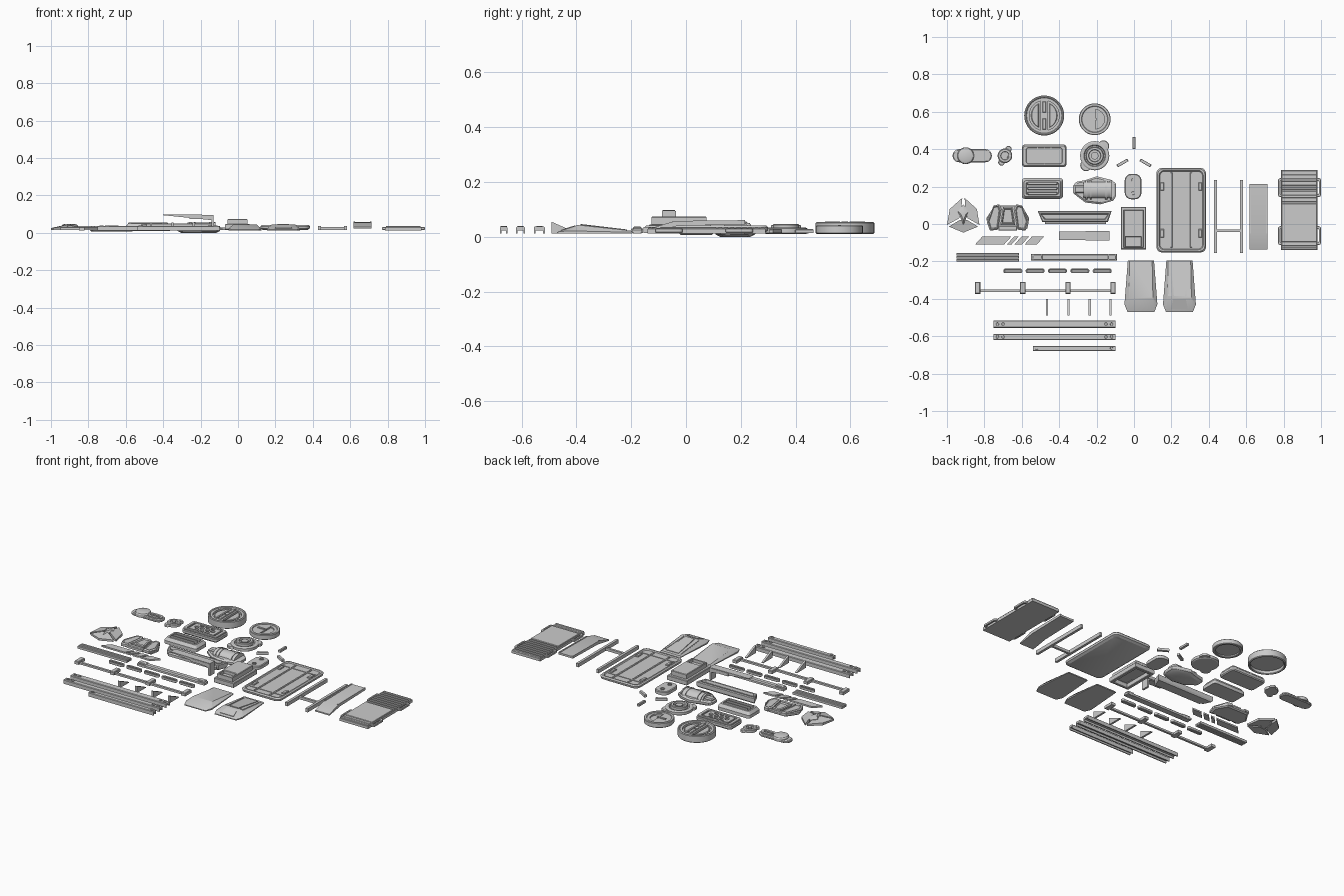
import bpy, bmesh, math
from math import cos, sin, pi


# ---------- helpers ----------
def loft(name, rings):
    bm = bmesh.new()
    vs = [[bm.verts.new(p) for p in r] for r in rings]
    n = len(vs[0])
    for a, b in zip(vs, vs[1:]):
        for i in range(n):
            bm.faces.new((a[i], a[(i + 1) % n], b[(i + 1) % n], b[i]))
    bm.faces.new(vs[0])
    bm.faces.new(vs[-1])
    bmesh.ops.recalc_face_normals(bm, faces=bm.faces)
    me = bpy.data.meshes.new(name)
    bm.to_mesh(me)
    bm.free()
    o = bpy.data.objects.new(name, me)
    bpy.context.collection.objects.link(o)
    return o


def stack(name, pts, *layers):
    """Outline repeated at (inset, z) levels; going back down makes a recess."""
    xs, ys = [p[0] for p in pts], [p[1] for p in pts]
    cx, cy = (max(xs) + min(xs)) / 2, (max(ys) + min(ys)) / 2
    hx, hy = (max(xs) - min(xs)) / 2, (max(ys) - min(ys)) / 2
    return loft(name, [[(cx + (x - cx) * (hx - i) / hx, cy + (y - cy) * (hy - i) / hy, z)
                        for x, y in pts] for i, z in layers])


def plate(name, outlines, z0, z1, bev=0.0):
    """Flat plate with holes from filled 2D curves."""
    cu = bpy.data.curves.new(name, 'CURVE')
    cu.dimensions, cu.fill_mode = '2D', 'BOTH'
    cu.extrude, cu.bevel_depth, cu.offset, cu.bevel_resolution = (z1 - z0) / 2 - bev, bev, -bev, 0
    for pts in outlines:
        s = cu.splines.new('POLY')
        s.points.add(len(pts) - 1)
        for p, (x, y) in zip(s.points, pts):
            p.co = (x, y, 0, 1)
        s.use_cyclic_u = True
    tmp = bpy.data.objects.new(name + "_curve", cu)
    bpy.context.collection.objects.link(tmp)
    dg = bpy.context.evaluated_depsgraph_get()
    me = bpy.data.meshes.new_from_object(tmp.evaluated_get(dg))
    bpy.data.objects.remove(tmp)
    o = bpy.data.objects.new(name, me)
    o.location.z = (z0 + z1) / 2
    bpy.context.collection.objects.link(o)
    return o


def extrude(name, prof, axis, a, b):
    f = (lambda p, t: (t, p[0], p[1])) if axis == 'x' else (lambda p, t: (p[0], t, p[1]))
    return loft(name, [[f(p, t) for p in prof] for t in (a, b)])


def circ(x, y, r, n=40):
    return [(x + r * cos(2 * pi * i / n), y + r * sin(2 * pi * i / n)) for i in range(n)]


def rect(x0, x1, y0, y1, r=0, n=5):
    if not r:
        return [(x0, y0), (x1, y0), (x1, y1), (x0, y1)]
    out = []
    for k, (x, y) in enumerate([(x1 - r, y1 - r), (x0 + r, y1 - r), (x0 + r, y0 + r), (x1 - r, y0 + r)]):
        out += [(x + r * cos((k + i / n) * pi / 2), y + r * sin((k + i / n) * pi / 2)) for i in range(n + 1)]
    return out


def moon(x, y, r, d, side, n=16):
    a = math.acos(d / r)
    return [(x + side * r * cos(a * (2 * i / n - 1)), y + r * sin(a * (2 * i / n - 1))) for i in range(n + 1)]


def turn(pts, x, y, deg):
    c, s = cos(math.radians(deg)), sin(math.radians(deg))
    return [(x + c * (u - x) - s * (v - y), y + s * (u - x) + c * (v - y)) for u, v in pts]


def box(name, x0, x1, y0, y1, z0, z1, b=0.0):
    return stack(name, rect(x0, x1, y0, y1), (0, z0), (0, z1 - b), (b, z1)) if b else stack(name, rect(x0, x1, y0, y1), (0, z0), (0, z1))


# ---------- round caps ----------
X, Y = -.48, .58
plate("large_cap_wall", [circ(X, Y, .107, 48), circ(X, Y, .094, 48)], .01, .055, .004)
plate("large_cap_top", [circ(X, Y, .095)] + [moon(X, Y, .08, .02, s) for s in (-1, 1)], .038, .05)
stack("large_cap_floor", circ(X, Y, .094), (0, .03), (0, .038))
for s in (-1, 1):
    stack("large_cap_pad", moon(X, Y, .07, .028, s), (0, .037), (0, .044), (.004, .048))
    box("large_cap_rib", X - .01, X + .01, Y + s * .045 - .03, Y + s * .045 + .03, .05, .056, .003)
stack("large_cap_button", circ(X, Y, .012, 20), (0, .05), (0, .056))
X, Y = -.21, .56
plate("small_cap_wall", [circ(X, Y, .085, 48), circ(X, Y, .068, 48)], .012, .042, .003)
plate("small_cap_top", [circ(X, Y, .069), moon(X, Y, .052, .004, 1)], .028, .038)
stack("small_cap_floor", circ(X, Y, .068), (0, .022), (0, .029))
box("small_cap_bar", X - .045, X + .01, Y - .006, Y + .006, .038, .043)

# ---------- latch, knob, ring hub ----------
stack("latch_base", rect(-.97, -.76, .33, .40, .034), (.004, .014), (0, .018), (0, .026), (.005, .03))
plate("latch_loop", [rect(-.86, -.77, .342, .388, .022), rect(-.85, -.785, .357, .373, .007)], .03, .037)
stack("latch_dome", circ(-.9, .365, .045), (0, .02), (0, .036), (.004, .042), (.014, .046))
X, Y = -.69, .365
stack("knob_arm", turn(rect(X - .057, X + .057, Y - .017, Y + .017, .016), X, Y, 62), (0, .014), (0, .026), (.003, .029))
stack("knob_body", circ(X, Y, .039), (0, .014), (0, .03), (.005, .034), (.016, .034), (.018, .028))
stack("knob_pin", circ(X, Y, .012, 20), (0, .028), (0, .036))
X, Y = -.21, .365
stack("hub_ears", turn(rect(X - .1, X + .1, Y - .03, Y + .03, .028), X, Y, 48), (0, .012), (0, .024), (.003, .027))
stack("hub_body", circ(X, Y, .078), (.006, .01), (0, .014), (0, .03), (.006, .034), (.02, .034), (.024, .028), (.03, .028), (.03, .044), (.034, .047), (.045, .047), (.047, .034))
stack("hub_core", circ(X, Y, .02, 24), (0, .03), (0, .044))

# ---------- perforated pad and slatted vent ----------
holes = [circ(-.48 + dx, .365 + dy, .013, 16) for dy, c in ((.03, 3), (0, 4), (-.03, 3)) for dx in [(i - (c - 1) / 2) * .036 for i in range(c)]]
stack("pad_base", rect(-.6, -.36, .305, .425, .018), (.004, .01), (0, .016), (0, .03), (.004, .034))
plate("pad_rim", [rect(-.595, -.365, .31, .42, .016), rect(-.575, -.385, .323, .407, .012)], .033, .043, .002)
plate("pad_grid", [rect(-.565, -.395, .328, .402, .01)] + holes, .034, .042)
stack("vent_base", rect(-.6, -.38, .135, .245, .015), (0, .012), (0, .032), (.012, .05), (.022, .05), (.024, .042))
for i in (-1, 0, 1):
    stack("vent_slat", rect(-.57, -.41, .19 + i * .026 - .008, .19 + i * .026 + .008, .006), (0, .04), (0, .052), (.003, .056))

# ---------- engine pod ----------
stack("pod_base", [(-.325, .165), (-.3, .145), (-.26, .115), (-.18, .105), (-.11, .125), (-.095, .15), (-.095, .215), (-.12, .235), (-.2, .255), (-.26, .235), (-.31, .225), (-.325, .205)], (.02, 0), (.004, .008), (0, .015), (0, .025), (.01, .032))
arc = [(.182 + .046 * cos(pi * i / 14), .02 + .034 * sin(pi * i / 14)) for i in range(15)]
extrude("pod_barrel", arc, 'x', -.27, -.12)
for x, w in ((-.26, .012), (-.235, .008), (-.155, .014), (-.128, .008)):
    extrude("pod_band", [(.182 + (y - .182) * 1.15, z + .003) for y, z in arc], 'x', x, x + w)
box("pod_nose", -.318, -.265, .165, .205, .02, .042, .006)

# ---------- three pins and small stadium plate ----------
for k in range(3):
    X, Y = 0, .362
    stack("pin", turn(rect(.038, .104, Y - .008, Y + .008), X, Y, 90 + 120 * k), (0, .014), (0, .026), (.003, .029))
stack("stadium_plate", rect(-.05, .04, .132, .268, .036), (0, .012), (0, .03), (.004, .034))
for y in (.165, .235):
    stack("stadium_stud", circ(-.005, y, .013, 20), (0, .033), (0, .038), (.004, .038), (.005, .034))

# ---------- faceted shield ----------
cx, cy = -.912, .045
facets = {"left": [(-1, -.005), (-.985, .08), (-.918, .14), (-.925, .06), (-.935, .03)],
          "right": [(-.826, -.005), (-.84, .08), (-.906, .14), (-.899, .06), (-.889, .03)],
          "lower": [(-.99, -.014), (-.912, -.046), (-.834, -.014), (-.893, .022), (-.931, .022)]}
for k, pts in facets.items():
    loft("shield_" + k, [[(x, y, .014) for x, y in pts],
                         [(x, y, .045 - .2 * math.hypot(x - cx, y - cy)) for x, y in pts]])
loft("shield_core", [[(-.912 + s * x, .04 + s * y, z) for x, y in ((-.03, .028), (0, -.045), (.03, .028), (0, .065))] for s, z in ((1, .016), (1, .036), (.45, .046))])

# ---------- three-panel guard ----------
stack("guard_base", [(-.79, .03), (-.775, -.025), (-.57, -.025), (-.56, .03), (-.6, .1), (-.745, .1)], (.008, .006), (0, .012), (0, .022), (.005, .026))
trap = [(-.715, -.005), (-.635, -.005), (-.65, .09), (-.7, .09)]
stack("guard_center", trap, (0, .02), (0, .036), (.008, .04), (.013, .032))
for m in (1, -1):
    side = [(-.675 + m * x, y) for x, y in ((.052, -.03), (.095, -.036), (.112, .01), (.075, .1), (.045, .105), (.034, .08))]
    stack("guard_side", side, (0, .016), (0, .03), (.008, .036), (.013, .032))
box("guard_lip", -.725, -.625, -.035, -.01, .014, .032, .004)

# ---------- tray, raised arm, hatch ----------
stack("tray", [(-.49, .01), (-.14, .01), (-.12, .07), (-.515, .07)], (.006, .014), (0, .024), (0, .046), (.005, .05), (.014, .05), (.018, .036))
extrude("tray_lip", [(.0, .018), (.022, .018), (.022, .042), (.0, .034)], 'x', -.475, -.15)
extrude("arm", [(-.4, .098), (-.13, .096), (-.13, .02), (-.143, .02), (-.143, .068), (-.4, .094)], 'y', -.085, -.04)
box("arm_cap", -.26, -.13, -.087, -.037, .075, .094)
win = [rect(-.045, .037, -.045, .07), rect(-.045, .037, -.12, -.07)]
plate("hatch_flange", [rect(-.07, .065, -.135, .092), rect(-.05, .045, -.12, .072)], .016, .046, .003)
plate("hatch_box", [rect(-.055, .05, -.126, .075)] + win, .042, .074, .003)
box("hatch_floor", -.052, .047, -.122, .072, .046, .054)

# ---------- slanted plates, bar trio, rail ----------
for a, b in ((-.85, -.695), (-.68, -.655), (-.64, -.6), (-.585, -.52)):
    stack("slanted_plate", [(a, -.11), (b, -.11), (b + .04, -.066), (a + .04, -.066)], (0, .016), (0, .026))
for y in (-.162, -.178, -.194):
    box("trio_bar", -.95, -.615, y - .006, y + .006, .014, .03, .002)
stack("rail", rect(-.55, -.09, -.195, -.16), (0, .014), (0, .026), (.006, .032))
for x0, x1 in ((-.545, -.49), (-.14, -.095)):
    stack("rail_end", rect(x0, x1, -.193, -.162, .006), (0, .012), (0, .034), (.004, .037))

# ---------- row of links, tabbed rod, gussets ----------
for i in range(5):
    x = -.648 + i * .1195
    plate("link", [rect(x - .051, x + .051, -.263, -.238, .0124), rect(x - .043, x + .043, -.256, -.245, .005)], .014, .03, .002)
    stack("link_core", rect(x - .044, x + .044, -.257, -.244, .006), (0, .016), (0, .022))
box("tab_rod", -.85, -.1, -.364, -.35, .014, .026)
for x in (-.836, -.595, -.353, -.112):
    box("rod_tab", x - .014, x + .014, -.373, -.31, .013, .032, .003)
for x in (-.465, -.35, -.237, -.125):
    extrude("gusset", [(-.49, .012), (-.49, .055), (-.402, .016), (-.402, .012)], 'x', x - .006, x + .006)

# ---------- channel beams ----------
for y, h, x0 in ((-.535, .02, -.75), (-.604, .0165, -.75), (-.665, .0135, -.54)):
    extrude("channel_beam", [(y - h, .012), (y - h, .034), (y - h + .003, .037), (y + h - .003, .037), (y + h, .034), (y + h, .012), (y + h - .006, .012), (y + h - .006, .024), (y - h + .006, .024), (y - h + .006, .012)], 'x', x0, -.1)
    for x in ((x0 + .02, x0 + .05, -.15, -.12) if h > .015 else (x0 + .02, -.12)):
        stack("beam_bolt", circ(x, y, .011, 16), (0, .036), (0, .04), (.003, .04), (.004, .037))

# ---------- two sloped hulls ----------
for c, name in ((.037, "plain_hull"), (.243, "panel_hull")):
    def mir(p):
        return [(c + x, y, z) for x, y, z in p] + [(c - x, y, z) for x, y, z in reversed(p)]
    loft(name, [mir([(.07, -.195, .013), (.088, -.43, .013), (.072, -.47, .013)]),
                mir([(.07, -.195, .017), (.088, -.43, .022), (.072, -.47, .018)]),
                mir([(.06, -.198, .022), (.064, -.393, .043), (.062, -.396, .043)])])
    if name == "panel_hull":
        loft("hull_center_panel", [mir([(.042, -.215, .02 + d), (.03, -.385, .04 + d)]) for d in (0, .007)])
        loft("hull_front_panel", [mir([(.035, -.405, .036 + d), (.045, -.455, .02 + d)]) for d in (0, .006)])
        for m in (1, -1):
            loft("hull_side_strip", [[(c + m * x, y, z + d) for x, y, z in ((.05, -.22, .022), (.058, -.22, .022), (.06, -.385, .04), (.04, -.385, .04))] for d in (0, .005)])

# ---------- large panel ----------
stack("main_panel", rect(.12, .385, -.152, .3, .03), (.015, .014), (.002, .022), (0, .034), (.006, .041), (.014, .041), (.018, .035))
for x in (.2, .305):
    box("panel_rib", x - .006, x + .006, -.125, .275, .034, .039, .002)
for y in (-.09, .235):
    box("panel_crossbar", .145, .36, y - .004, y + .004, .034, .038)
for x in (.15, .355):
    for y in (-.05, .2):
        box("panel_bracket", x - .01, x + .01, y - .022, y + .022, .034, .042, .003)

# ---------- H frame ----------
for x in (.436, .574):
    box("frame_post", x - .008, x + .008, -.155, .235, .014, .036)
box("frame_crossbar", .44, .57, -.043, -.029, .016, .032)

# ---------- sloped narrow panel ----------
extrude("ramp_panel", [(-.135, .022), (-.135, .03), (-.05, .055), (.215, .058), (.215, .046), (-.03, .04)], 'x', .618, .715)
for x0 in (.618, .707):
    extrude("ramp_edge", [(-.05, .054), (-.05, .058), (.215, .061), (.215, .055)], 'x', x0, x0 + .008)

# ---------- ribbed panel with side handles ----------
stack("ribbed_panel", rect(.787, .98, -.14, .29), (0, .012), (0, .028), (.004, .032))
box("ribbed_panel_cover", .79, .977, -.095, .11, .03, .036, .002)
for i in range(8):
    y = .125 + i * .022
    box("panel_slat", .79, .977, y - .007, y + .007, .03, .036, .002)
for y in (-.132, -.112):
    box("panel_front_slat", .79, .977, y - .006, y + .006, .03, .035, .002)
for y in (.195, -.062):
    plate("side_handle", [rect(.77, 1.0, y - .05, y + .05, .012), rect(.782, .988, y - .036, y + .036, .006)], .016, .03, .002)

# ---------- shading ----------
for o in bpy.context.scene.objects:
    o.select_set(True)
    bpy.context.view_layer.objects.active = o
bpy.ops.object.shade_smooth_by_angle(angle=math.radians(28))
